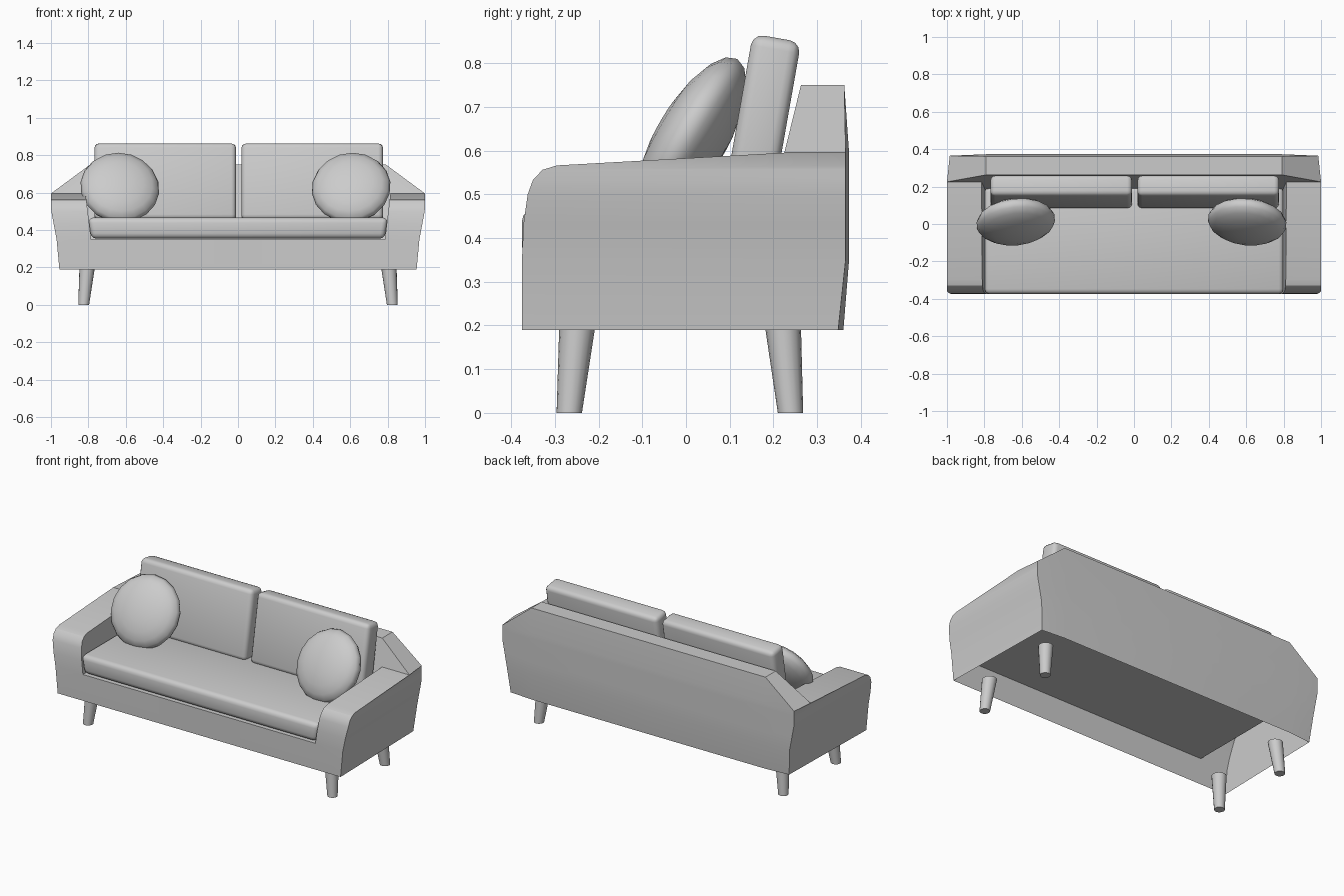
import bpy, bmesh, math
from mathutils import Vector, Matrix

if "Cube" in bpy.data.objects:
    bpy.data.objects.remove(bpy.data.objects["Cube"])


def lerp(table, z):
    """Piecewise linear lookup in a list of (z, value)."""
    for (z0, v0), (z1, v1) in zip(table, table[1:]):
        if z <= z1:
            return v0 + (v1 - v0) * (z - z0) / (z1 - z0)
    return table[-1][1]


def finish(bm, name, angle=30):
    bmesh.ops.recalc_face_normals(bm, faces=bm.faces)
    me = bpy.data.meshes.new(name)
    bm.to_mesh(me)
    bm.free()
    ob = bpy.data.objects.new(name, me)
    bpy.context.collection.objects.link(ob)
    bpy.ops.object.select_all(action='DESELECT')
    ob.select_set(True)
    bpy.context.view_layer.objects.active = ob
    bpy.ops.object.shade_smooth_by_angle(angle=math.radians(angle))
    return ob


# Frame: open-bottomed shell of arms, back, front panel and deck
OUT_X = [(.19, .955), (.35, .97), (.51, 1), (.6, 1)]
IN_X = [(.19, .785), (.35, .785), (.595, .815)]
CORNER_Y = [(.19, .348), (.35, .365), (.6, .365)]
BACK_Y = [(.19, .36), (.35, .373), (.595, .373), (.75, .362)]
FRONT_OF_BACK = [(.35, .16), (.595, .225), (.75, .263)]
arm_profile = [(-.375, .19), (-.375, .35), (-.372, .43), (-.362, .50),
               (-.35, .533), (-.328, .556), (-.295, .566), (.225, .595)]

bm = bmesh.new()


def face(*pts):
    for s in (1, -1):
        bm.faces.new([bm.verts.new((s * x, y, z)) for x, y, z in pts])


def outer(p): return (lerp(OUT_X, p[1]), p[0], p[1])
def inner(p): return (lerp(IN_X, p[1]), p[0], p[1])
def corner(z): return (lerp(OUT_X, z) - .015, lerp(CORNER_Y, z), z)
def back(z, x=.79): return (x, lerp(BACK_Y, z), z)
def inner_back(z): return (lerp(IN_X, z), lerp(FRONT_OF_BACK, z), z)


for p, q in zip(arm_profile, arm_profile[1:]):
    face(outer(p), outer(q), inner(q), inner(p))                    # arm front and top
    face(outer(p), outer(q), corner(q[1]), corner(p[1]))            # arm outside
    face(corner(p[1]), corner(q[1]), back(q[1]), back(p[1]))        # rear corner
    face(back(p[1]), back(q[1]), back(q[1], 0), back(p[1], 0))      # rear panel
    if p[1] > .3:
        face(inner(p), inner(q), inner_back(q[1]), inner_back(p[1]))  # arm inside

top_z, arm_z, deck_z = .75, .595, .35
ridge_f, ridge_b = (.79, .263, top_z), back(top_z)
shoulder = outer(arm_profile[-1])
face(ridge_f, ridge_b, back(top_z, 0), (0, .263, top_z))
face(ridge_f, ridge_b, corner(arm_z), shoulder)
face(ridge_b, back(arm_z), corner(arm_z))
face(ridge_b, back(arm_z), back(arm_z, 0), back(top_z, 0))
face(ridge_f, shoulder, inner_back(arm_z))
face(ridge_f, inner_back(arm_z), (0, .225, arm_z), (0, .263, top_z))
face(inner_back(arm_z), inner_back(deck_z), (0, .16, deck_z), (0, .225, arm_z))
front_top = inner(arm_profile[1])
face(front_top, inner_back(deck_z), (0, .16, deck_z), (0, -.375, deck_z))
face(front_top, inner(arm_profile[0]), (0, -.375, .19), (0, -.375, deck_z))
bmesh.ops.remove_doubles(bm, verts=bm.verts, dist=.0005)
finish(bm, "sofa_frame", 25)


def cushion(name, size, matrix, radius, segments, taper=0):
    """Box with rounded edges; taper narrows the bottom in x."""
    b = bmesh.new()
    bmesh.ops.create_cube(b, size=1, matrix=Matrix.Diagonal((*size, 1)))
    for v in b.verts:
        if v.co.z < 0:
            v.co.x -= math.copysign(taper, v.co.x)
    bmesh.ops.bevel(b, geom=b.edges[:], offset=radius, segments=segments,
                    profile=.5, affect='EDGES')
    b.transform(matrix)
    return finish(b, name, 40)


# Seat cushion
cushion("seat_cushion", (1.605, .575, .112),
        Matrix.Translation((0, -.088, .41)), .028, 3, .018)

# Back cushions, leaning backward
lean = Matrix.Rotation(math.radians(-10), 4, 'X')
for side, x in (("left", -.389), ("right", .397)):
    cushion(side + "_back_cushion", (.757, .112, .415),
            Matrix.Translation((x, .172, .653)) @ lean, .026, 3)

# Round throw pillows
for side, x, turn in (("left", -.632, 6), ("right", .605, -6)):
    b = bmesh.new()
    bmesh.ops.create_uvsphere(b, u_segments=18, v_segments=10, radius=1)
    b.transform(Matrix.Translation((x, .012, .626))
                @ Matrix.Rotation(math.radians(turn), 4, 'Z')
                @ Matrix.Rotation(math.radians(60), 4, 'X')
                @ Matrix.Diagonal((.212, .212, .08, 1)))
    finish(b, side + "_round_pillow", 60)

# Tapered, splayed legs
for sx, side in ((-1, "left"), (1, "right")):
    for row, y_top, y_low in (("front", -.249, -.267), ("back", .222, .239)):
        b = bmesh.new()
        bmesh.ops.create_cone(b, cap_ends=True, segments=16,
                              radius1=.029, radius2=.041, depth=.195)
        for v in b.verts:
            high = v.co.z > 0
            v.co += Vector((sx * (.807 if high else .825),
                            y_top if high else y_low, .0975))
        finish(b, f"{row}_{side}_leg")
